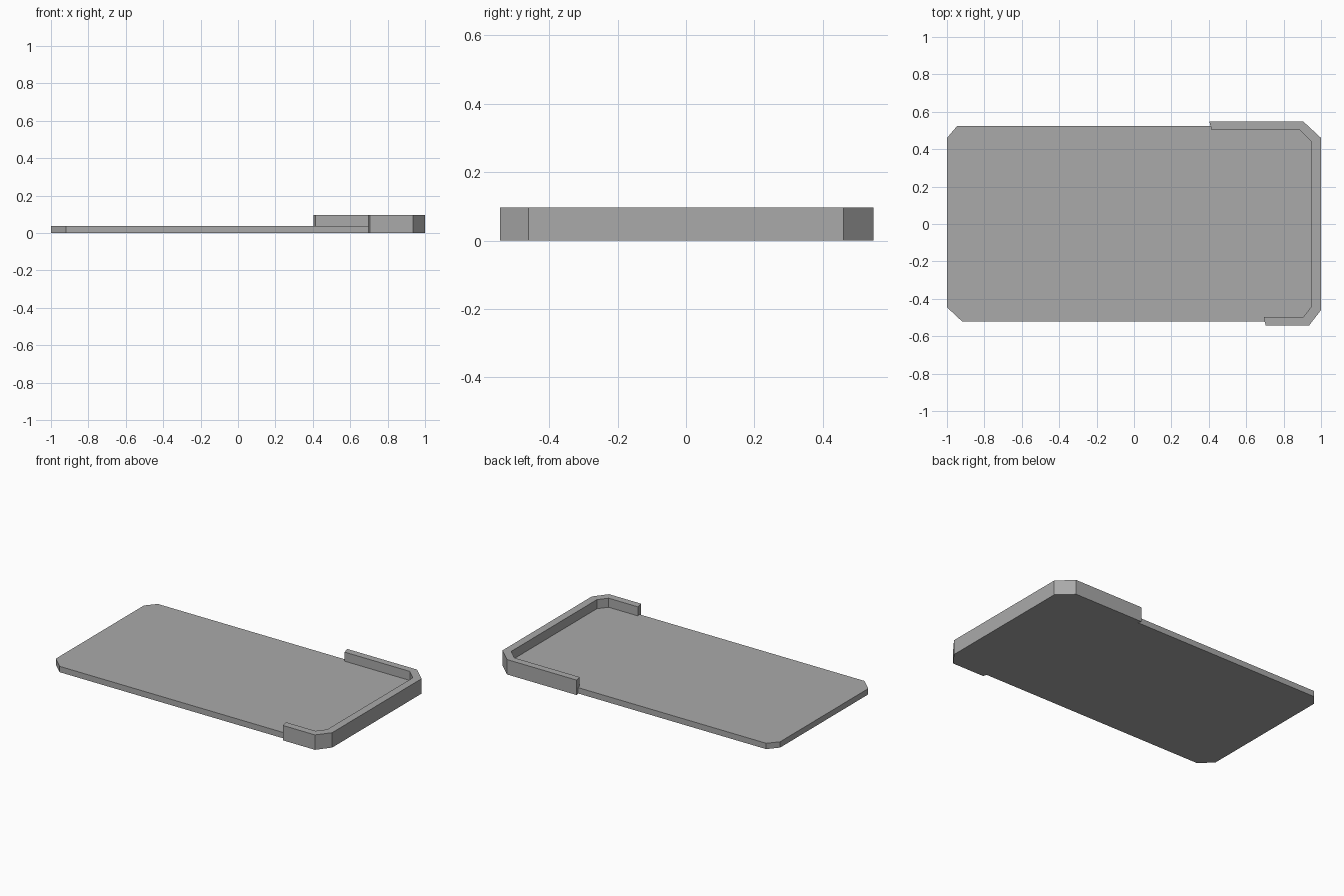
import bpy
import bmesh

cube = bpy.data.objects.get("Cube")
if cube:
    bpy.data.objects.remove(cube, do_unlink=True)

GREY = (0.4, 0.4, 0.4, 1)
grey = bpy.data.materials.new("plain grey")
grey.use_nodes = True
grey.diffuse_color = GREY
grey.node_tree.nodes["Principled BSDF"].inputs["Base Color"].default_value = GREY


def prism(name, outline, height):
    """Extrude a flat outline upward from the ground."""
    bm = bmesh.new()
    base = bm.faces.new([bm.verts.new((x, y, 0)) for x, y in outline])
    top = bmesh.ops.extrude_face_region(bm, geom=[base], use_keep_orig=True)["geom"]
    bmesh.ops.translate(bm, vec=(0, 0, height),
                        verts=[v for v in top if isinstance(v, bmesh.types.BMVert)])
    bmesh.ops.recalc_face_normals(bm, faces=bm.faces)
    mesh = bpy.data.meshes.new(name)
    bm.to_mesh(mesh)
    bm.free()
    mesh.materials.append(grey)
    obj = bpy.data.objects.new(name, mesh)
    bpy.context.collection.objects.link(obj)
    return obj


# Inner edge of the raised rim, shared by the tray floor
inner = [(0.695, -0.497), (0.905, -0.497), (0.95, -0.44),
         (0.95, 0.44), (0.885, 0.503), (0.415, 0.503)]

# Floor with clipped corners, fitting inside the rim
prism("tray_floor", [(-1, 0.46), (-1, -0.445), (-0.92, -0.52), (0.698, -0.52)]
      + inner + [(0.409, 0.525), (-0.945, 0.525)], 0.038)

# Rim wrapping one end, with a longer arm at the back
prism("end_rim", inner + [(0.403, 0.548), (0.905, 0.548), (1, 0.46),
                          (1, -0.46), (0.935, -0.544), (0.705, -0.544),
                          (0.698, -0.52)], 0.097)
